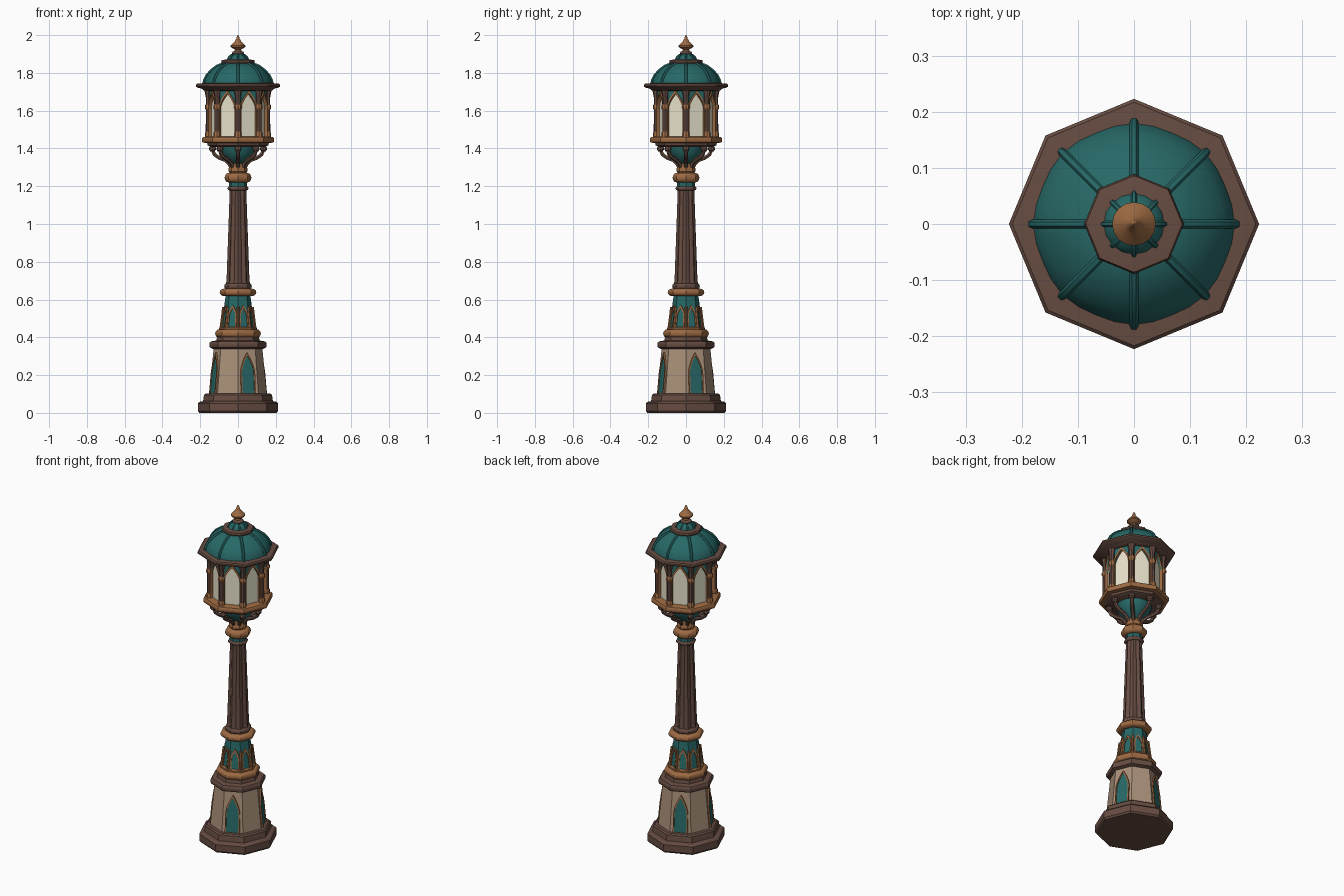
import bpy, bmesh
from math import pi, sin, cos, radians

cube = bpy.data.objects.get("Cube")
if cube:
    bpy.data.objects.remove(cube, do_unlink=True)


def material(name, rgb):
    m = bpy.data.materials.new(name)
    m.use_nodes = True
    m.diffuse_color = (*rgb, 1)
    bsdf = m.node_tree.nodes["Principled BSDF"]
    bsdf.inputs["Base Color"].default_value = (*rgb, 1)
    bsdf.inputs["Roughness"].default_value = 0.7
    return m


BROWN = material("dark brown", (0.135, 0.073, 0.055))
TEAL = material("teal", (0.02, 0.14, 0.135))
COPPER = material("copper", (0.34, 0.145, 0.055))
STONE = material("stone", (0.40, 0.28, 0.19))
GLASS = material("cream glass", (0.84, 0.79, 0.62))

CORNERS = [i * pi / 4 for i in range(8)]
FACES = [a + pi / 8 for a in CORNERS]


def shade(obj):
    bpy.ops.object.select_all(action='DESELECT')
    obj.select_set(True)
    bpy.context.view_layer.objects.active = obj
    bpy.ops.object.shade_smooth_by_angle(angle=radians(35))


def finish(name, bm, mat):
    bmesh.ops.remove_doubles(bm, verts=bm.verts, dist=1e-5)
    bmesh.ops.recalc_face_normals(bm, faces=bm.faces)
    mesh = bpy.data.meshes.new(name)
    bm.to_mesh(mesh)
    bm.free()
    mesh.materials.append(mat)
    obj = bpy.data.objects.new(name, mesh)
    bpy.context.collection.objects.link(obj)
    shade(obj)


def lathe(name, profile, mat, sides=8, flute=(1,), centres=((0, 0),)):
    """Turn an (r, z) profile; flute scales the radius cyclically by side."""
    bm = bmesh.new()
    for cx, cy in centres:
        rings = []
        for r, z in profile:
            ring = []
            for i in range(sides):
                a, k = 2 * pi * i / sides, r * flute[i % len(flute)]
                ring.append(bm.verts.new((cx + k * cos(a), cy + k * sin(a), z)))
            rings.append(ring)
        for lo, hi in zip(rings, rings[1:]):
            for i in range(sides):
                j = (i + 1) % sides
                bm.faces.new((lo[i], lo[j], hi[j], hi[i]))
        bm.faces.new(rings[0][::-1])
        bm.faces.new(rings[-1])
    finish(name, bm, mat)


def ring(name, r, z0, z1, mat, bulge=0.02, sides=8):
    """Rounded moulding, widest (r) at mid height."""
    prof = [(r - bulge + bulge * sin(pi * i / 8), z0 + (z1 - z0) * (1 - cos(pi * i / 8)) / 2)
            for i in range(9)]
    lathe(name, prof, mat, sides)


def tubes(name, path, radius, mat, angles=CORNERS):
    """Repeat a radial (r, z) path as a round bar at each angle."""
    cu = bpy.data.curves.new(name, 'CURVE')
    cu.dimensions = '3D'
    cu.bevel_depth, cu.bevel_resolution, cu.use_fill_caps = radius, 1, True
    for a in angles:
        sp = cu.splines.new('POLY')
        sp.points.add(len(path) - 1)
        for p, (r, z) in zip(sp.points, path):
            p.co = (r * cos(a), r * sin(a), z, 1)
    cu.materials.append(mat)
    obj = bpy.data.objects.new(name, cu)
    bpy.context.collection.objects.link(obj)
    bpy.ops.object.select_all(action='DESELECT')
    obj.select_set(True)
    bpy.context.view_layer.objects.active = obj
    bpy.ops.object.convert(target='MESH')
    shade(bpy.context.view_layer.objects.active)


def half_arch(hw, z0, spring, top, n=7):
    """Left half of a pointed arch as (u, z) from foot to tip."""
    steps = [(i / n) ** 1.7 for i in range(n + 1)]
    return [(-hw, z0)] + [(-hw * (1 - s), spring + (top - spring) * s ** 0.6) for s in steps]


def mirrored(pts):
    return [(-u, z) for u, z in pts]


def facing(name, mat, row_a, row_b, cone, off, depth, angles=FACES):
    """Solid strip between two (u, z) rows, laid on the sides of an octagonal cone."""
    (za, ra), (zb, rb) = cone
    bm = bmesh.new()
    for a in angles:
        def place(p, d):
            u, z = p
            r = (ra + (rb - ra) * (z - za) / (zb - za)) * cos(pi / 8) + d
            return bm.verts.new((r * cos(a) - u * sin(a), r * sin(a) + u * cos(a), z))
        loops = [[place(p, off), place(q, off), place(q, off - depth), place(p, off - depth)]
                 for p, q in zip(row_a, row_b)]
        for s, t in zip(loops, loops[1:]):
            for i in range(4):
                j = (i + 1) % 4
                bm.faces.new((s[i], s[j], t[j], t[i]))
        bm.faces.new(loops[0])
        bm.faces.new(loops[-1][::-1])
    bmesh.ops.dissolve_degenerate(bm, dist=1e-6, edges=bm.edges)
    finish(name, bm, mat)


def arch_frame(name, mat, inner, outer, cone, off, depth, angles=FACES):
    facing(name, mat, inner + mirrored(inner)[-2::-1], outer + mirrored(outer)[-2::-1],
           cone, off, depth, angles)


# Plinth and stone pedestal
lathe("plinth", [(0.205, 0), (0.213, 0.01), (0.213, 0.05), (0.205, 0.058),
                 (0.185, 0.062), (0.18, 0.095), (0.172, 0.102), (0.14, 0.104)], BROWN)
body = ((0.1, 0.153), (0.35, 0.128))
lathe("pedestal", [(r, z) for z, r in body], STONE)
niches = FACES[::2]
panel = half_arch(0.034, 0.105, 0.21, 0.305)
rim = half_arch(0.041, 0.102, 0.21, 0.32)
facing("pedestal_niche", TEAL, panel, mirrored(panel), body, 0.003, 0.006, niches)
arch_frame("niche_trim", COPPER, panel, rim, body, 0.008, 0.012, niches)
lathe("pedestal_cornice", [(0.125, 0.335), (0.147, 0.345), (0.151, 0.352), (0.151, 0.37),
                           (0.145, 0.378), (0.115, 0.383), (0.108, 0.41)], BROWN)

# Arcaded lower shaft
ring("lower_copper_ring", 0.121, 0.398, 0.442, COPPER, 0.022)
tier = ((0.43, 0.092), (0.63, 0.064))
lathe("arcade_core", [(r, z) for z, r in tier], TEAL)
inner = half_arch(0.018, 0.44, 0.51, 0.555)
outer = half_arch(0.025, 0.44, 0.515, 0.57)
arch_frame("arcade_arches", COPPER, inner, outer, tier, 0.006, 0.01)
tubes("arcade_ribs", [(0.093, 0.44), (0.085, 0.5), (0.078, 0.56)], 0.007, COPPER)
lathe("arcade_feet", [(0.1, 0.438), (0.1, 0.45), (0.092, 0.456)], COPPER)
ring("middle_copper_ring", 0.097, 0.618, 0.658, COPPER, 0.024)
ring("shaft_foot_ring", 0.073, 0.656, 0.685, BROWN, 0.01)

# Fluted column
lathe("fluted_shaft", [(0.064, 0.67), (0.06, 0.72), (0.044, 1.17), (0.046, 1.19)],
      BROWN, 32, (1, 0.945, 0.85, 0.945))
ring("shaft_top_ring", 0.055, 1.178, 1.2, BROWN, 0.01)
lathe("neck_band", [(0.047, 1.195), (0.047, 1.225)], TEAL)
ring("neck_copper_ring", 0.071, 1.22, 1.27, COPPER, 0.022)
lathe("neck_cup", [(0.04, 1.265), (0.05, 1.278), (0.05, 1.295), (0.042, 1.31),
                   (0.03, 1.34)], COPPER)

# Bracketed bowl beneath the lantern
lathe("bowl", [(0.03, 1.315), (0.058, 1.335), (0.083, 1.365), (0.096, 1.4), (0.1, 1.44)], TEAL, 16)
tubes("bracket_arms", [(0.036, 1.295), (0.046, 1.318), (0.068, 1.338), (0.1, 1.35),
                       (0.125, 1.368), (0.135, 1.395), (0.133, 1.43)], 0.011, BROWN)
lathe("bracket_pads", [(0.012, 1.385), (0.018, 1.392), (0.018, 1.404), (0.012, 1.412)], BROWN, 8,
      centres=[(0.135 * cos(a), 0.135 * sin(a)) for a in CORNERS])
lathe("tray_underside", [(0.145, 1.408), (0.16, 1.416), (0.165, 1.432)], BROWN)
lathe("lantern_tray", [(0.165, 1.428), (0.187, 1.432), (0.191, 1.438), (0.191, 1.453),
                       (0.186, 1.46), (0.16, 1.464)], COPPER)

# Lantern glass, posts and arches
wall = ((1.46, 0.153), (1.72, 0.153))
lathe("glass", [(0.145, 1.46), (0.145, 1.715)], GLASS)
opening = half_arch(0.043, 1.463, 1.61, 1.69)
arch_rim = half_arch(0.05, 1.463, 1.615, 1.705)
head = [(u, 1.722) for u, z in opening[1:]]
facing("spandrels", TEAL, opening[1:] + mirrored(opening)[-2:0:-1],
       head + mirrored(head)[-2::-1], wall, 0.004, 0.008)
arch_frame("lantern_arches", COPPER, opening, arch_rim, wall, 0.01, 0.018)
spots = [(0.156 * cos(a), 0.156 * sin(a)) for a in CORNERS]
lathe("posts", [(0.015, 1.46), (0.014, 1.72)], BROWN, 8, centres=spots)
lathe("post_bases", [(0.019, 1.46), (0.019, 1.482), (0.014, 1.49)], COPPER, 8, centres=spots)
lathe("post_capitals", [(0.014, 1.604), (0.02, 1.613), (0.02, 1.625), (0.014, 1.634)],
      COPPER, 8, centres=spots)
lathe("post_heads", [(0.014, 1.67), (0.02, 1.7), (0.024, 1.72)], BROWN, 8, centres=spots)

# Eave and ribbed dome
lathe("eave", [(0.16, 1.705), (0.182, 1.708), (0.195, 1.718), (0.216, 1.722), (0.223, 1.728),
               (0.223, 1.737), (0.217, 1.743), (0.17, 1.747)], BROWN)
dome = [(0.182, 1.742), (0.177, 1.765), (0.163, 1.79), (0.14, 1.815), (0.11, 1.837), (0.07, 1.853)]
lathe("dome", dome, TEAL, 32, (0.99, 0.98, 0.97, 0.98))
tubes("dome_ribs", dome, 0.008, TEAL)
lathe("crown_collar", [(0.07, 1.845), (0.086, 1.85), (0.089, 1.857), (0.086, 1.868),
                       (0.05, 1.872)], BROWN)
cap = [(0.055, 1.868), (0.05, 1.882), (0.036, 1.895), (0.02, 1.902)]
lathe("crown_cap", cap, TEAL, 16)
tubes("crown_ribs", cap, 0.005, TEAL)

# Finial
ring("finial_ring", 0.031, 1.897, 1.915, BROWN, 0.012, 16)
lathe("finial", [(0.018, 1.908), (0.017, 1.925), (0.03, 1.931), (0.039, 1.938), (0.039, 1.944),
                 (0.03, 1.954), (0.018, 1.966), (0.009, 1.98), (0.007, 1.99), (0.001, 2.0)],
      COPPER, 16)
